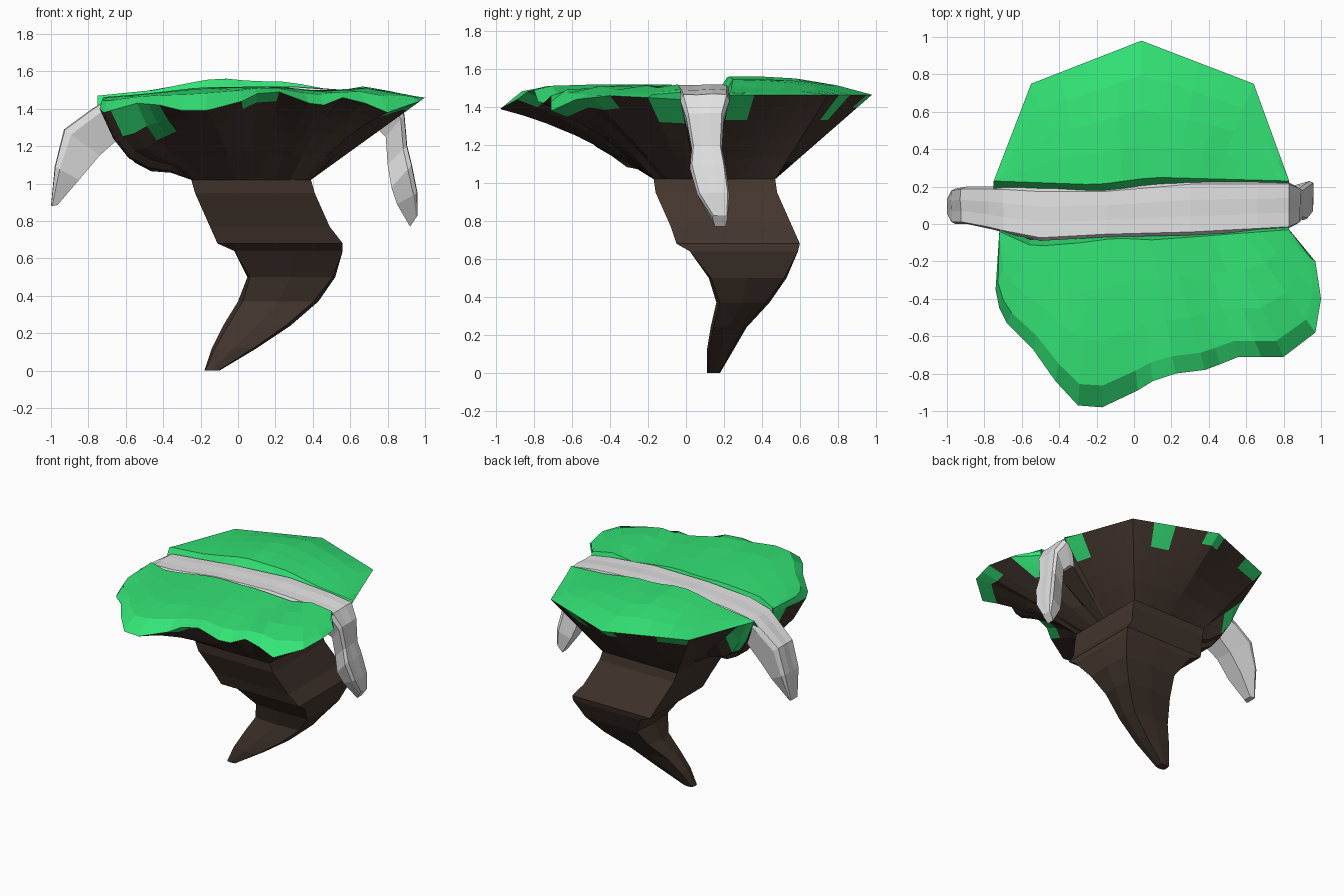
import bpy, bmesh, math
from mathutils import Vector

if "Cube" in bpy.data.objects:
    bpy.data.objects.remove(bpy.data.objects["Cube"])


def material(name, rgb):
    m = bpy.data.materials.new(name)
    m.diffuse_color = (*rgb, 1)
    m.use_nodes = True
    m.node_tree.nodes["Principled BSDF"].inputs["Base Color"].default_value = m.diffuse_color
    return m


GRASS = material("grass green", (0.033, 0.77, 0.18))
ROCK = material("rock brown", (0.056, 0.036, 0.027))
WATER = material("water pale grey", (0.76, 0.76, 0.76))


def loft(name, rows, mats, closed=False, caps=False, facing=0, rule=None):
    """Skin rows of equal length; facing = +1 / -1 turns an open skin up / down."""
    bm = bmesh.new()
    vs = [[bm.verts.new(p) for p in row] for row in rows]
    n = len(rows[0])
    for r in range(len(rows) - 1):
        for i in range(n if closed else n - 1):
            j = (i + 1) % n
            f = bm.faces.new((vs[r][i], vs[r][j], vs[r + 1][j], vs[r + 1][i]))
            if rule:
                f.material_index = rule(r, i)
    if caps:
        bm.faces.new(vs[0])
        bm.faces.new(vs[-1])
    bmesh.ops.remove_doubles(bm, verts=bm.verts, dist=1e-4)
    bmesh.ops.recalc_face_normals(bm, faces=bm.faces)
    if facing and facing * sum(f.normal.z * f.calc_area() for f in bm.faces) < 0:
        bmesh.ops.reverse_faces(bm, faces=bm.faces)
    me = bpy.data.meshes.new(name)
    bm.to_mesh(me)
    bm.free()
    for m in mats:
        me.materials.append(m)
    ob = bpy.data.objects.new(name, me)
    bpy.context.collection.objects.link(ob)
    return ob


def curve(table, x):
    """Piecewise linear lookup."""
    if x <= table[0][0]:
        return table[0][1]
    for (a, p), (b, q) in zip(table, table[1:]):
        if x <= b:
            return p + (q - p) * (x - a) / (b - a)
    return table[-1][1]


def ring_point(u, z, x0, x1, y0, y1, square):
    """Point on a ring of eight corners; square = 1 makes it a box section."""
    def corner(k):
        a = math.radians(45 * k)
        m = 1 + square * (math.sqrt(2) - 1) if k % 2 else 1
        return Vector(((x0 + x1) / 2 + (x1 - x0) / 2 * m * math.cos(a),
                       (y0 + y1) / 2 + (y1 - y0) / 2 * m * math.sin(a), z))
    k = math.floor(u)
    return corner(k).lerp(corner(k + 1), u - k)


# Rim outlines: five-corner back half, wavy front half
BACK = [Vector(p) for p in ((.83, .23, 1.465), (.64, .75, 1.465), (.04, .98, 1.465),
                            (-.55, .75, 1.465), (-.75, .23, 1.465))]
FRONT = [Vector(p) for p in (
    (-.72, -.04, 1.42), (-.74, -.35, 1.40), (-.72, -.45, 1.38), (-.68, -.53, 1.39),
    (-.54, -.67, 1.43), (-.42, -.84, 1.42), (-.30, -.97, 1.39), (-.17, -.98, 1.39),
    (.02, -.89, 1.44), (.10, -.84, 1.48), (.22, -.80, 1.49), (.38, -.78, 1.43),
    (.46, -.75, 1.42), (.56, -.71, 1.46), (.68, -.71, 1.43), (.80, -.71, 1.38),
    (.97, -.58, 1.44), (1.0, -.40, 1.46), (.97, -.20, 1.45), (.83, -.03, 1.44))]

# Twisting rock root: z, x range, y range, squareness of each ring
ROOT = [(1.02, -.25, .39, -.17, .47, 1), (.95, -.23, .41, -.16, .48, 1),
        (.77, -.15, .49, -.08, .56, 1), (.68, -.11, .56, -.05, .60, 1),
        (.64, -.02, .56, .02, .59, 1), (.50, .05, .52, .12, .53, .8),
        (.37, .00, .43, .16, .44, .6), (.24, -.08, .28, .13, .32, .5),
        (.12, -.14, .10, .11, .25, .5), (0, -.18, -.10, .11, .18, .5)]
loft("rock_root", [[ring_point(i, *r) for i in range(8)] for r in ROOT], [ROCK], closed=True)
loft("root_tip", [[ring_point(i, *ROOT[-1]) for i in range(8)],
                  [Vector((-.14, .145, 0))] * 8], [ROCK], closed=True, facing=-1)

# Rock bowl between the root and the rim, notched where the river leaves
rim = []
for k in range(4):
    for j in range(8):
        rim.append((BACK[k].lerp(BACK[k + 1], j / 8), k + j / 8))
rim += [(BACK[4], 4), (Vector((-.70, .20, 1.37)), 4.03), (Vector((-.68, .0, 1.35)), 4.2)]
for a, b in zip(FRONT, FRONT[1:] + [FRONT[-1]]):
    for j in range(2 if a != b else 1):
        p = a.lerp(b, j / 2)
        rim.append((p, (math.degrees(math.atan2(p.y - .15, p.x - .07)) % 360) / 45))
rim += [(Vector((.79, .0, 1.35)), 7.8), (Vector((.79, .20, 1.35)), 7.97)]
STEPS = [0, .25, .5, .7, .85, 1]


def bowl_point(p, u, s):
    q = ring_point(u, *ROOT[0]).lerp(p, s)
    if p.y < .3:
        q.z -= .95 * s * s * (1 - s) * min(1, max(0, (-p.x - .3) / .3))
    if p.y < -.5:
        q.z += .17 * s * (1 - s)
    return q


# hanging grass patches: x range, y range, lowest step row
PATCHES = [(-.69, -.54, -.68, -.50, 4), (-.54, -.42, -.85, -.66, 3), (.02, .19, -.90, -.78, 4),
           (.80, 1, -.70, -.38, 4), (.80, 1, -.17, -.02, 3), (.75, .85, .22, .36, 3),
           (.34, .50, .78, .90, 3), (-.04, .08, .90, 1, 4), (-.55, -.36, .74, .85, 4),
           (-.76, -.70, .22, .36, 3), (-.76, -.70, -.20, -.03, 3)]


def patch(r, i):
    m = (rim[i][0] + rim[(i + 1) % len(rim)][0]) / 2
    return int(any(a < m.x < b and c < m.y < d and r >= low for a, b, c, d, low in PATCHES))


loft("rock_bowl", [[bowl_point(p, u, s) for p, u in rim] for s in STEPS],
     [ROCK, GRASS], closed=True, facing=-1, rule=patch)

# Front meadow: wavy top that folds down to the rim
TOP = [(-.75, 1.46), (-.5, 1.48), (-.2, 1.515), (.2, 1.52), (.5, 1.49), (.67, 1.52), (1, 1.46)]
BANK = [(-.72, -.04), (-.54, -.12), (-.28, -.10), (-.1, -.075), (.1, -.085), (.5, -.055), (.83, -.03)]
rows = []
for t, drop in ((-1, 0), (0, 0), (.3, 0), (.6, .05), (.87, .25), (1, 1)):
    row = []
    for i, p in enumerate(FRONT):
        x = -.72 + 1.55 * i / (len(FRONT) - 1)
        edge = Vector((x, curve(BANK, x), 0))
        q = edge.lerp(p, max(t, 0))
        top = curve(TOP, q.x)
        q.z = top + (p.z - top) * drop
        if t < 0:
            q += Vector((0, .03, -.09))
        row.append(q)
    rows.append(row)
loft("front_meadow", rows, [GRASS], facing=1)

# Back meadow: uneven hump with a sloping river bank
BACK_BANK = [(-.75, .23), (-.2, .21), (.1, .25), (.83, .23)]
HUMP = [(-.75, .005), (-.45, .035), (-.2, .085), (-.1, .1), (.1, .08), (.2, .085),
        (.35, .065), (.5, .035), (.83, .01)]
outline = [p for p, u in rim[:33:2]]
rows = []
for t in (-1, 0, .25, .5, .75, 1):
    row = []
    for i, p in enumerate(outline):
        x = .83 - 1.58 * i / (len(outline) - 1)
        q = Vector((x, curve(BACK_BANK, x), 0)).lerp(p, max(t, 0))
        q.z = 1.465 + curve(HUMP, q.x) * (1 - max(t, 0) ** 3)
        if t < 0:
            q += Vector((0, -.05, -.08))
        row.append(q)
    rows.append(row)
loft("back_meadow", rows, [GRASS], facing=1)

# River with a waterfall at each end: top x z, bottom x z, y range
RIVER = [(-1.0, .88, -.965, .885, .05, .14), (-.98, 1.09, -.85, 1.02, 0, .19),
         (-.93, 1.29, -.74, 1.15, 0, .20), (-.78, 1.40, -.65, 1.23, -.03, .20),
         (-.70, 1.45, -.60, 1.30, -.05, .20), (-.50, 1.475, -.50, 1.36, -.09, .19),
         (-.15, 1.51, -.15, 1.38, -.07, .19), (.30, 1.52, .30, 1.38, -.06, .23),
         (.66, 1.495, .64, 1.30, -.04, .23), (.83, 1.47, .75, 1.29, -.03, .23),
         (.89, 1.37, .79, 1.25, .00, .20), (.905, 1.20, .80, 1.10, .03, .19),
         (.93, 1.10, .82, .98, .02, .21), (.96, .95, .85, .89, .06, .23),
         (.96, .83, .92, .77, .14, .22)]
# cross-section: fraction across, fraction of depth
SECTION = [(0, .2), (.06, .02), (.35, .03), (.65, 0), (.94, .02), (1, .2), (.85, 1), (.15, 1)]
rows = []
for tx, tz, bx, bz, y0, y1 in RIVER:
    rows.append([Vector((tx + (bx - tx) * d, y0 + (y1 - y0) * w, tz + (bz - tz) * d))
                 for w, d in SECTION])
loft("river_and_waterfalls", rows, [WATER], closed=True, caps=True)
